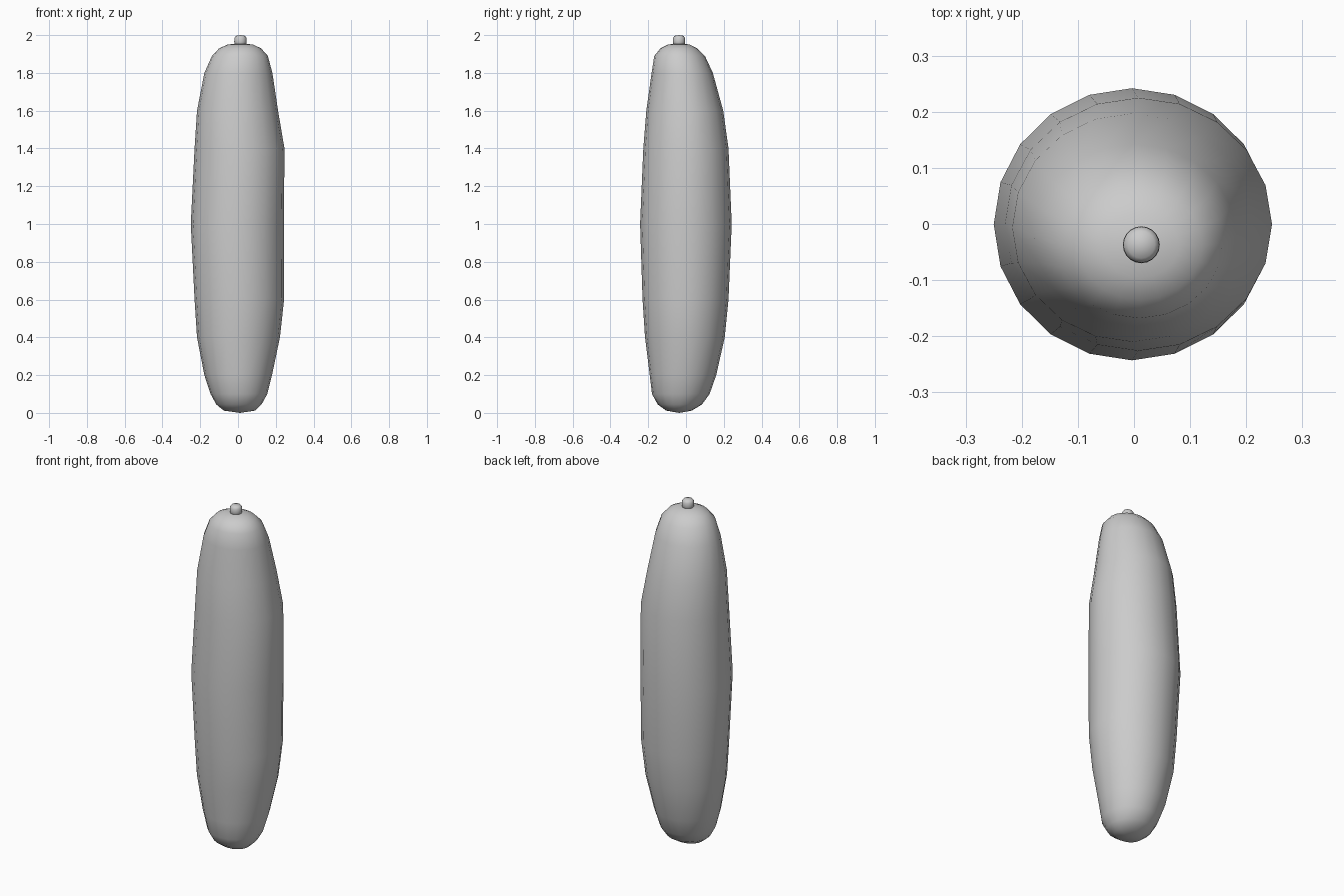
import bpy, bmesh
from math import cos, sin, pi

if "Cube" in bpy.data.objects:
    bpy.data.objects.remove(bpy.data.objects["Cube"])

SIDES = 20


def loft(name, rings, bottom, top):
    """Skin rings of (z, xmin, xmax, ymin, ymax), closed with a point at each end."""
    bm = bmesh.new()
    loops = []
    for z, x0, x1, y0, y1 in rings:
        # the section's widest lines pass near its middle
        cx, cy = (x0 + x1) / 2, (y0 + y1) / 2
        rx, ry = (x1 - x0) / 2, (y1 - y0) / 2
        loops.append([bm.verts.new((cx + rx * cos(2 * pi * i / SIDES),
                                    cy + ry * sin(2 * pi * i / SIDES), z))
                      for i in range(SIDES)])
    low, high = bm.verts.new(bottom), bm.verts.new(top)
    for i in range(SIDES):
        j = (i + 1) % SIDES
        for a, b in zip(loops, loops[1:]):
            bm.faces.new((a[i], a[j], b[j], b[i]))
        bm.faces.new((low, loops[0][j], loops[0][i]))
        bm.faces.new((high, loops[-1][i], loops[-1][j]))
    bmesh.ops.recalc_face_normals(bm, faces=bm.faces)
    for f in bm.faces:
        f.smooth = True
    mesh = bpy.data.meshes.new(name)
    bm.to_mesh(mesh)
    bm.free()
    ob = bpy.data.objects.new(name, mesh)
    bpy.context.collection.objects.link(ob)
    return ob


# Long, slightly lopsided fruit body
loft("fruit_body", [
    (0.012, -0.075, 0.09, -0.105, 0.03),
    (0.045, -0.115, 0.125, -0.15, 0.085),
    (0.10, -0.145, 0.155, -0.18, 0.125),
    (0.20, -0.178, 0.18, -0.192, 0.16),
    (0.40, -0.217, 0.222, -0.217, 0.205),
    (0.60, -0.23, 0.244, -0.23, 0.225),
    (1.00, -0.25, 0.243, -0.243, 0.242),
    (1.40, -0.23, 0.246, -0.226, 0.225),
    (1.60, -0.217, 0.212, -0.21, 0.197),
    (1.80, -0.178, 0.182, -0.182, 0.142),
    (1.89, -0.138, 0.158, -0.168, 0.10),
    (1.93, -0.10, 0.122, -0.135, 0.06),
    (1.95, -0.055, 0.08, -0.095, 0.02),
], (0.01, -0.035, 0.0), (0.013, -0.037, 1.957))

# Short rounded stem
sx, sy = 0.013, -0.037
loft("stem", [(z, sx - r, sx + r, sy - r, sy + r) for z, r in
              ((1.94, 0.029), (1.965, 0.033), (1.985, 0.032), (1.996, 0.024))],
     (sx, sy, 1.935), (sx, sy, 2.0))
